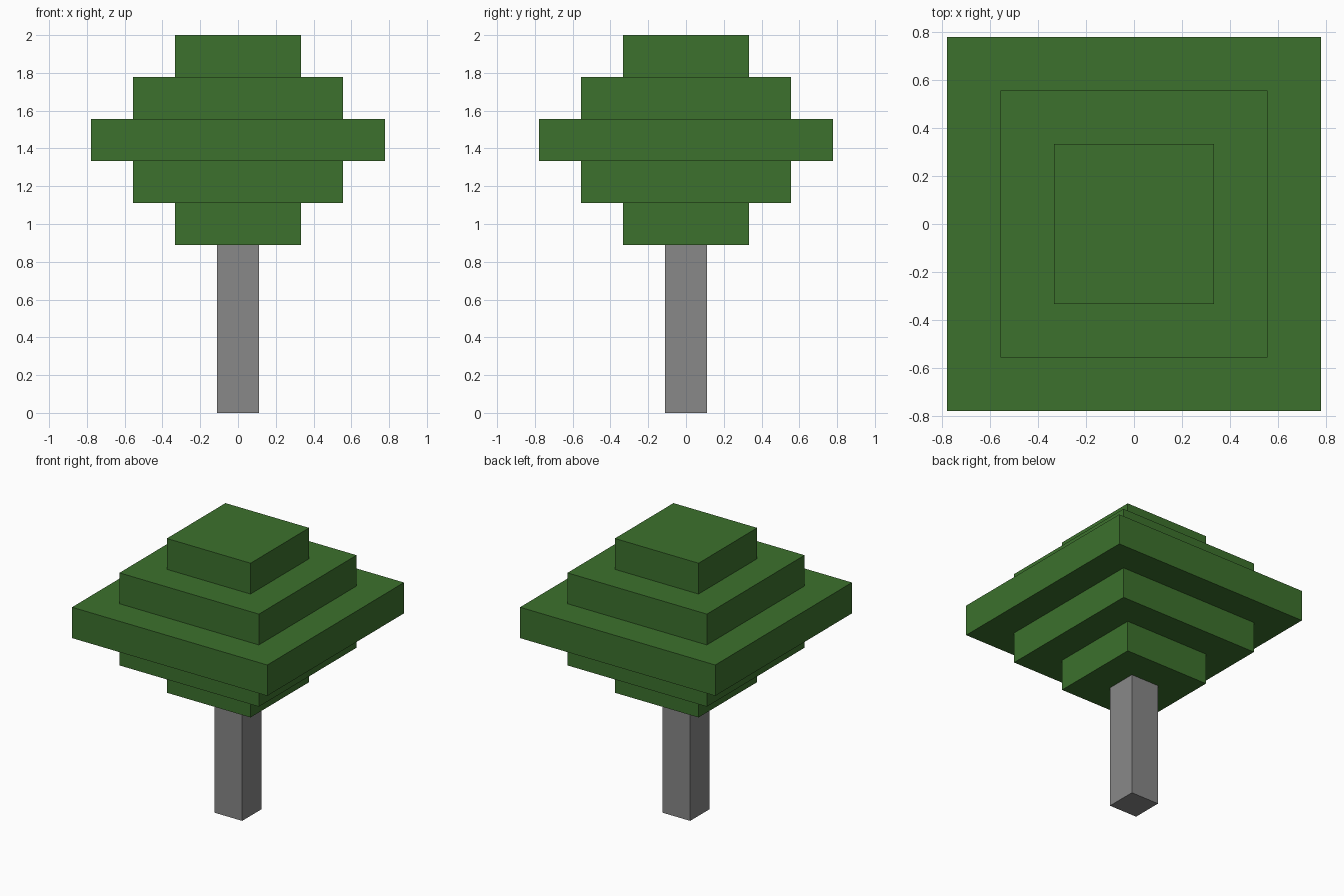
import bpy

cube = bpy.data.objects.get("Cube")
if cube:
    bpy.data.objects.remove(cube, do_unlink=True)

U = 2 / 9  # one block


def material(name, color):
    m = bpy.data.materials.new(name)
    m.use_nodes = True
    m.diffuse_color = color
    m.node_tree.nodes["Principled BSDF"].inputs["Base Color"].default_value = color
    return m


def block(name, width, bottom, height, mat):
    """Square block, sized in block units, standing at the given level."""
    bpy.ops.mesh.primitive_cube_add(size=1, location=(0, 0, (bottom + height / 2) * U))
    ob = bpy.context.object
    ob.name = ob.data.name = name
    ob.scale = (width * U, width * U, height * U)
    bpy.ops.object.transform_apply(location=False, rotation=False, scale=True)
    ob.data.materials.append(mat)
    return ob


leaf_green = material("leaf green", (0.045, 0.165, 0.026, 1))
trunk_grey = material("trunk grey", (0.246, 0.246, 0.246, 1))

# Trunk
TRUNK_HEIGHT = 4
block("trunk", 1, 0, TRUNK_HEIGHT, trunk_grey)

# Foliage tiers, widest in the middle
for i, width in enumerate((3, 5, 7, 5, 3)):
    block(f"foliage_tier_{i + 1}", width, TRUNK_HEIGHT + i, 1, leaf_green)
